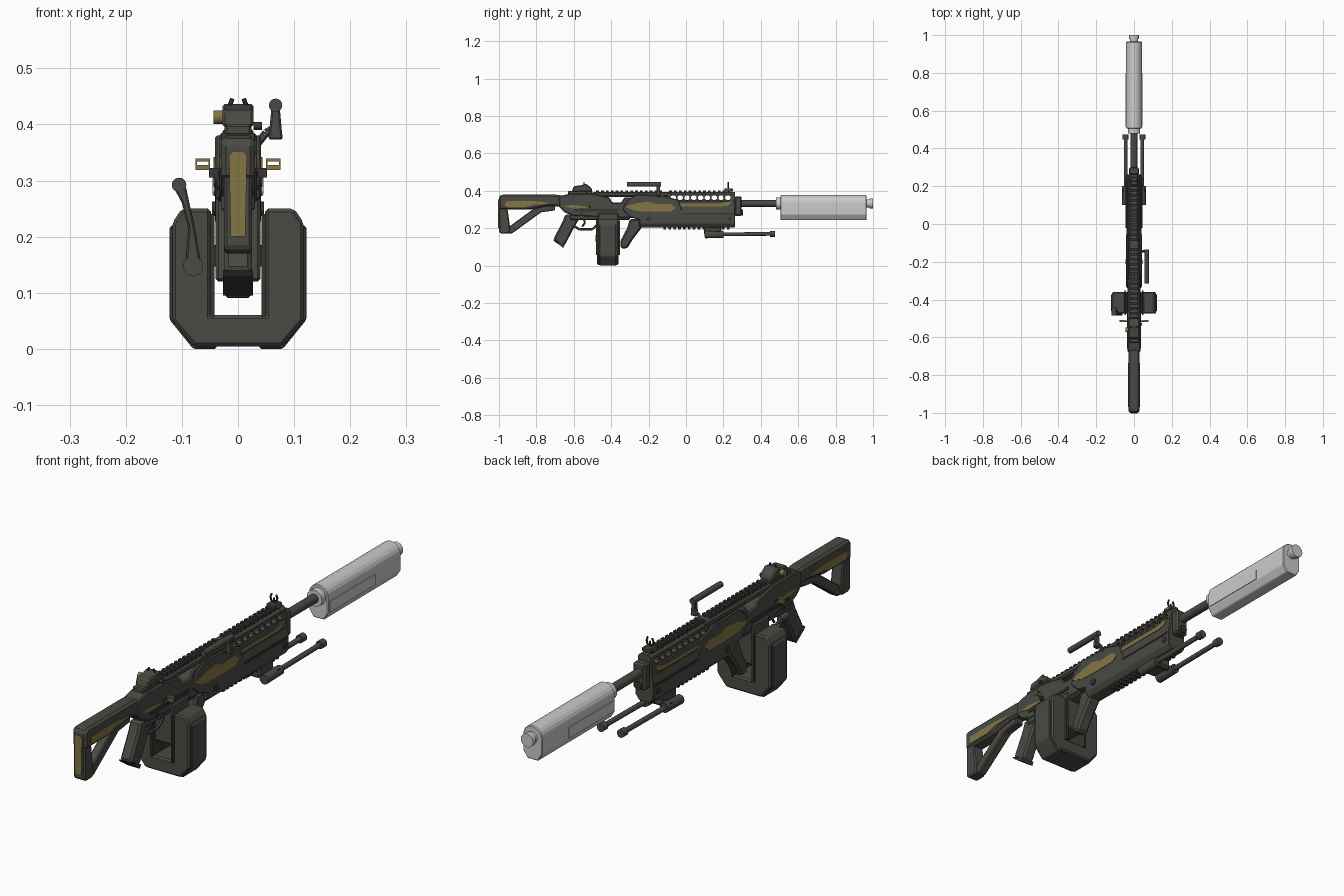
import bpy, bmesh, math
from mathutils import Vector


def material(name, rgb):
    m = bpy.data.materials.new(name)
    m.diffuse_color = (*rgb, 1)
    return m


BODY = material("olive_black", (0.068, 0.068, 0.058))
DARK = material("dark_rubber", (0.036, 0.036, 0.032))
GOLD = material("worn_gold", (0.235, 0.18, 0.06))
STEEL = material("light_steel", (0.60, 0.60, 0.60))


def finish(name, bm, mat, bev=0.0):
    bmesh.ops.recalc_face_normals(bm, faces=bm.faces)
    me = bpy.data.meshes.new(name)
    bm.to_mesh(me)
    bm.free()
    me.materials.append(mat)
    ob = bpy.data.objects.new(name, me)
    bpy.context.collection.objects.link(ob)
    if bev:
        mod = ob.modifiers.new("edge", "BEVEL")
        mod.width, mod.segments, mod.limit_method = bev, 1, "ANGLE"
    return ob


def add_prism(bm, pts, axis, a, b):
    place = {"x": lambda p, t: (t, p[0], p[1]),
             "y": lambda p, t: (p[0], t, p[1])}[axis]
    lo = [bm.verts.new(place(p, a)) for p in pts]
    hi = [bm.verts.new(place(p, b)) for p in pts]
    n = len(pts)
    bm.faces.new(lo)
    bm.faces.new(hi)
    for i in range(n):
        bm.faces.new((lo[i], lo[(i + 1) % n], hi[(i + 1) % n], hi[i]))


def prism(name, pts, axis, a, b, mat=BODY, bev=0.0):
    bm = bmesh.new()
    add_prism(bm, pts, axis, a, b)
    return finish(name, bm, mat, bev)


def rect(u, v):
    return [(u[0], v[0]), (u[1], v[0]), (u[1], v[1]), (u[0], v[1])]


def box(name, x, y, z, mat=BODY, bev=0.0):
    return prism(name, rect(y, z), "x", x[0], x[1], mat, bev)


def rod(name, p, q, r, mat=BODY, r2=None, sides=16):
    p, q = Vector(p), Vector(q)
    bm = bmesh.new()
    bmesh.ops.create_cone(bm, cap_ends=True, segments=sides, radius1=r,
                          radius2=r if r2 is None else r2, depth=(q - p).length)
    rot = (q - p).to_track_quat("Z", "Y").to_matrix()
    for v in bm.verts:
        v.co = rot @ v.co + (p + q) / 2
    ob = finish(name, bm, mat)
    bpy.context.view_layer.objects.active = ob
    ob.select_set(True)
    bpy.ops.object.shade_smooth_by_angle(angle=math.radians(40))
    ob.select_set(False)
    return ob


def teeth(name, y0, y1, step, x, z):
    bm = bmesh.new()
    for i in range(int((y1 - y0) / step)):
        y = y0 + i * step
        add_prism(bm, rect((y, y + step * 0.55), z), "x", -x, x)
    return finish(name, bm, DARK)


def arc(name, pts, r, mat):
    for i in range(len(pts) - 1):
        rod(name, pts[i], pts[i + 1], r, mat, sides=6)


# Stock: upper comb, butt bar, diagonal strut
prism("stock_comb", [(-1, .30), (-.83, .30), (-.74, .318), (-.66, .315), (-.66, .375),
                     (-.70, .38), (-.985, .38), (-1, .37)], "x", -.03, .03, BODY, .01)
prism("butt_bar", [(-1, .18), (-.985, .17), (-.945, .172), (-.94, .20), (-.955, .31),
                   (-1, .31)], "x", -.025, .025, BODY, .005)
prism("stock_strut", [(-.955, .172), (-.93, .172), (-.775, .285), (-.70, .295),
                      (-.70, .325), (-.80, .315), (-.95, .205)], "x", -.018, .018, BODY, .004)
prism("butt_plate", [(-.013, .20), (.013, .20), (.016, .345), (.008, .353), (-.008, .353),
                     (-.016, .345)], "y", -1.004, -.995, GOLD)

# Receiver with an open notch below the top cover
prism("receiver", [(-.68, .315), (-.65, .285), (-.60, .265), (-.33, .255), (-.10, .255),
                   (-.10, .365), (-.33, .365), (-.345, .338), (-.395, .338), (-.41, .365),
                   (-.50, .385), (-.62, .385), (-.68, .37)], "x", -.034, .034, BODY, .005)
box("top_cover", (-.028, .028), (-.50, -.08), (.368, .393), BODY, .006)
box("lower_receiver", (-.030, .030), (-.62, -.30), (.245, .29), BODY, .005)
teeth("cover_rail", -.48, -.10, .026, .019, (.39, .402))
for s in (-1, 1):
    prism("side_panel", [(-.34, .30), (-.30, .26), (-.22, .235), (-.05, .25), (-.02, .29),
                         (-.04, .35), (-.12, .375), (-.27, .38), (-.32, .345)],
          "x", s * .030, s * .041, BODY, .004)
    prism("panel_gold", [(-.33, .315), (-.27, .292), (-.18, .288), (-.08, .29), (-.055, .31),
                         (-.085, .33), (-.16, .328), (-.20, .342), (-.26, .335)],
          "x", s * .040, s * .0435, GOLD)
    prism("stock_gold", [(-.97, .322), (-.955, .312), (-.86, .312), (-.82, .325), (-.735, .330),
                         (-.74, .336), (-.82, .346), (-.965, .344)],
          "x", s * .028, s * .032, GOLD)
    prism("receiver_gold", [(-.66, .318), (-.60, .305), (-.52, .31), (-.55, .318),
                            (-.61, .325)], "x", s * .033, s * .036, GOLD)
    box("receiver_rib", (s * .032, s * .038), (-.60, -.36), (.29, .302), DARK)
    rod("receiver_pin", (s * .03, -.56, .275), (s * .038, -.56, .275), .009, DARK)
    rod("panel_pin", (s * .03, -.20, .25), (s * .046, -.20, .25), .013, DARK)
    # Rear side tabs: open frames
    box("tab_arm", (s * .03, s * .052), (-.518, -.51), (.305, .322), DARK)
    box("tab_base", (s * .050, s * .076), (-.518, -.508), (.319, .328), GOLD)
    box("tab_top", (s * .050, s * .076), (-.518, -.508), (.334, .339), GOLD)
    for x in (.050, .073):
        box("tab_post", (s * x, s * (x + .003)), (-.518, -.508), (.326, .336), GOLD)

# Pistol grip, trigger and guard
prism("pistol_grip", [(-.56, .27), (-.645, .275), (-.66, .235), (-.71, .14), (-.66, .102),
                      (-.645, .115), (-.60, .20)], "x", -.025, .025, BODY, .008)
prism("grip_base", [(-.712, .14), (-.705, .13), (-.655, .095), (-.648, .11)],
      "x", -.027, .027, DARK)
arc("trigger_guard", [(0, -.605, .215), (0, -.57, .194), (0, -.50, .194), (0, -.475, .22),
                      (0, -.475, .26)], .006, BODY)
arc("trigger", [(0, -.55, .255), (0, -.54, .23), (0, -.555, .208)], .005, DARK)

# Saddle magazine: two lobes joined under the well
prism("magazine", [(-.078, .004), (.078, .004), (.117, .05), (.117, .225), (.10, .25),
                   (.048, .25), (.048, .06), (-.048, .06), (-.048, .25), (-.10, .25),
                   (-.117, .225), (-.117, .05)], "y", -.475, -.36, BODY, .006)
for s in (-1, 1):
    prism("magazine_band", [(s * .038, 0), (s * .08, 0), (s * .122, .052), (s * .122, .218),
                            (s * .112, .222), (s * .112, .056), (s * .076, .010),
                            (s * .038, .010)], "y", -.462, -.373, BODY, .003)
    box("magazine_lip", (s * .042, s * .050), (-.482, -.353), (.058, .24), DARK)
box("magazine_well", (-.040, .040), (-.47, -.362), (.12, .28), BODY, .005)
# Feed lever on the magazine
prism("feed_lever", [(-.094, .145), (-.065, .145), (-.078, .22), (-.092, .285), (-.100, .297),
                     (-.116, .29), (-.100, .26), (-.088, .215)], "y", -.482, -.458, BODY, .003)
rod("lever_hub", (-.08, -.484, .147), (-.08, -.46, .147), .018)
rod("lever_knob", (-.105, -.484, .292), (-.105, -.44, .292), .013)

# Slanted foregrip
prism("foregrip", [(-.23, .25), (-.30, .25), (-.315, .20), (-.352, .13), (-.35, .092),
                   (-.315, .09), (-.285, .14), (-.235, .205)], "x", -.027, .027, BODY, .009)

# Handguard: lower shell, open upper with round vents, rails
prism("lower_handguard", [(-.026, .205), (.026, .205), (.041, .225), (.041, .285),
                          (.034, .315), (-.034, .315), (-.041, .285), (-.041, .225)],
      "y", -.25, .262, BODY, .003)
box("handguard_middle", (-.034, .034), (-.11, .262), (.30, .347), BODY, .004)
upper = prism("vented_handguard", [(-.031, .34), (.031, .34), (.027, .383), (.017, .393),
                                   (-.017, .393), (-.027, .383)], "y", -.10, .262)
bm = bmesh.new()
for i in range(9):
    c = -.068 + i * .0365
    add_prism(bm, [(c + .0155 * math.cos(k * math.pi / 4 + .39),
                    .363 + .0135 * math.sin(k * math.pi / 4 + .39)) for k in range(8)],
              "x", -.1, .1)
cutter = finish("vent_cutter", bm, DARK)
cutter.hide_render = True
mod = upper.modifiers.new("vents", "BOOLEAN")
mod.operation, mod.object, mod.solver = "DIFFERENCE", cutter, "EXACT"
bpy.context.view_layer.objects.active = upper
bpy.ops.object.modifier_apply(modifier="vents")
bpy.data.objects.remove(cutter)
teeth("top_rail", -.09, .262, .026, .019, (.39, .402))
teeth("bottom_rail", -.12, .262, .026, .018, (.193, .207))
for s in (-1, 1):
    prism("handguard_gold", [(-.05, .317), (.20, .317), (.225, .322), (.25, .345), (.22, .343),
                             (.18, .331), (-.04, .331)], "x", s * .033, s * .037, GOLD)
    box("handguard_rib", (s * .038, s * .044), (-.02, .25), (.272, .28), DARK)
    rod("front_bolt", (s * .035, .235, .25), (s * .045, .235, .25), .012, DARK)
box("gas_block", (-.027, .027), (.26, .298), (.265, .37), BODY, .007)
rod("gas_plug", (0, .29, .285), (0, .305, .285), .016, DARK)

# Barrel and suppressor
rod("barrel", (0, .20, .332), (0, .50, .332), .018, BODY)
section = [(.042 * math.cos(k * math.pi / 10), .335 + .042 * math.sin(k * math.pi / 10))
           for k in range(11)] + [(-.042, .272), (-.024, .243), (.024, .243), (.042, .272)]
prism("suppressor", section, "y", .505, .965, STEEL, .003)
for s in (-1, 1):
    box("suppressor_side", (s * .040, s * .045), (.515, .80), (.275, .318), STEEL)
rod("suppressor_collar", (0, .48, .332), (0, .51, .332), .033, STEEL)
rod("suppressor_tip", (0, .96, .332), (0, .985, .332), .022, STEEL)
rod("suppressor_muzzle", (0, .98, .332), (0, 1.0, .332), .027, STEEL)

# Folded bipod
box("bipod_mount", (-.026, .026), (.095, .19), (.165, .207), BODY, .006)
rod("bipod_axle", (-.058, .175, .172), (.058, .175, .172), .012, DARK)
for s in (-1, 1):
    x = s * .044
    rod("bipod_hinge", (x, .10, .165), (x, .20, .167), .019, BODY)
    rod("bipod_leg", (x, .19, .167), (x, .455, .17), .010, BODY)
    rod("bipod_foot", (x, .448, .17), (x, .475, .17), .016, BODY)

# Side carrying handle
arc("handle_arm", [(.03, -.145, .36), (.05, -.145, .385), (.067, -.145, .395)], .007, BODY)
prism("handle_stem", [(.054, .373), (.080, .373), (.078, .39), (.074, .435), (.060, .435),
                      (.056, .39)], "y", -.158, -.14, BODY, .003)
rod("handle_bar", (.067, -.315, .434), (.067, -.135, .434), .012, BODY)

# Rear sight block, knobs and sights
box("rear_sight_base", (-.024, .024), (-.63, -.50), (.38, .40), BODY, .004)
prism("rear_sight", [(-.61, .395), (-.50, .395), (-.505, .415), (-.535, .438), (-.56, .43),
                     (-.60, .425)], "x", -.028, .028, BODY, .005)
rod("windage_knob", (-.028, -.56, .413), (-.044, -.56, .413), .012, GOLD)
rod("side_knob", (.028, -.53, .397), (.043, -.53, .397), .007, DARK)
box("front_sight_base", (-.020, .020), (.205, .25), (.395, .412), BODY, .003)
box("front_sight_gold", (-.0205, .0205), (.215, .235), (.40, .408), GOLD)
rod("front_sight_post", (0, .226, .41), (0, .226, .432), .003, DARK, sides=6)
for s in (-1, 1):
    for y in (.226, -.545):
        arc("sight_prong", [(s * .006, y, .414), (s * .013, y, .422), (s * .015, y, .433),
                            (s * .010, y, .446)], .004, DARK)
